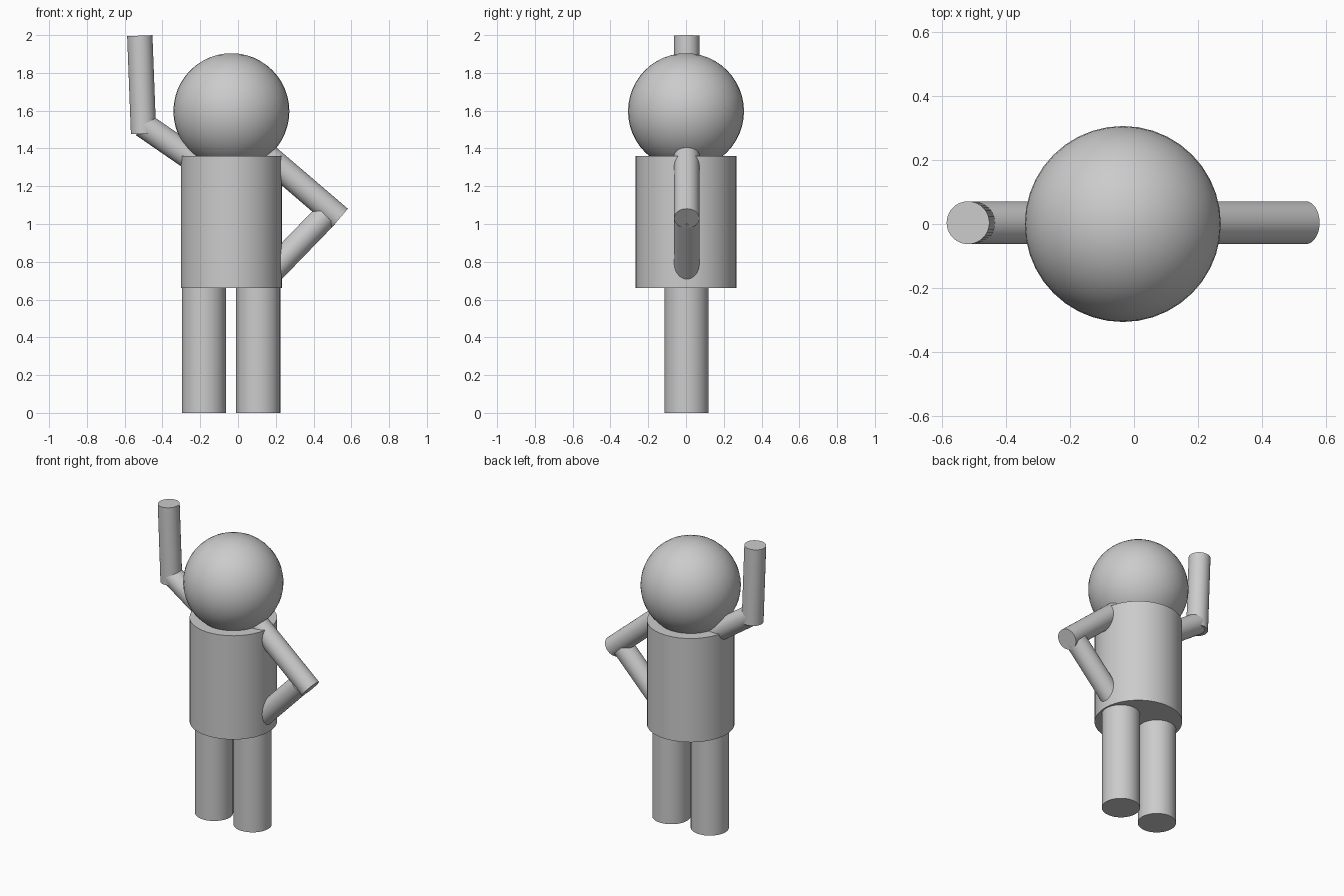
import bpy
import math
from mathutils import Vector

cube = bpy.data.objects.get("Cube")
if cube:
    bpy.data.objects.remove(cube, do_unlink=True)

grey = bpy.data.materials.new("plain grey")
grey.use_nodes = True
grey.diffuse_color = (0.6, 0.6, 0.6, 1)
grey.node_tree.nodes["Principled BSDF"].inputs["Base Color"].default_value = (0.6, 0.6, 0.6, 1)


def finish(name):
    obj = bpy.context.object
    obj.name = obj.data.name = name
    obj.data.materials.append(grey)
    bpy.ops.object.shade_smooth_by_angle(angle=math.radians(35))
    return obj


def rod(name, start, end, radius):
    """Capped cylinder between two points."""
    a, b = Vector(start), Vector(end)
    axis = b - a
    bpy.ops.mesh.primitive_cylinder_add(
        vertices=40, radius=radius, depth=axis.length, location=(a + b) / 2,
        rotation=axis.to_track_quat('Z', 'Y').to_euler())
    return finish(name)


BODY_X = -0.035
ARM_R = 0.067
ARM_Y = 0.004

# Torso and head
rod("torso", (BODY_X, 0, 0.66), (BODY_X, 0, 1.36), 0.268)
bpy.ops.mesh.primitive_uv_sphere_add(segments=40, ring_count=24, radius=0.307,
                                     location=(BODY_X, 0, 1.597))
finish("head")

# Legs, tucked slightly into the torso
for side, x in (("right", -0.18), ("left", 0.107)):
    rod(side + "_leg", (x, 0.003, 0), (x, 0.003, 0.68), 0.117)

# Raised right arm
rod("right_upper_arm", (-0.12, ARM_Y, 1.262), (-0.502, ARM_Y, 1.525), ARM_R)
rod("right_forearm", (-0.5, ARM_Y, 1.478), (-0.52, ARM_Y, 1.997), ARM_R)

# Left arm with the hand on the hip
rod("left_upper_arm", (0.1, ARM_Y, 1.405), (0.538, ARM_Y, 1.03), ARM_R)
rod("left_forearm", (0.15, ARM_Y, 0.72), (0.465, ARM_Y, 1.045), ARM_R)
